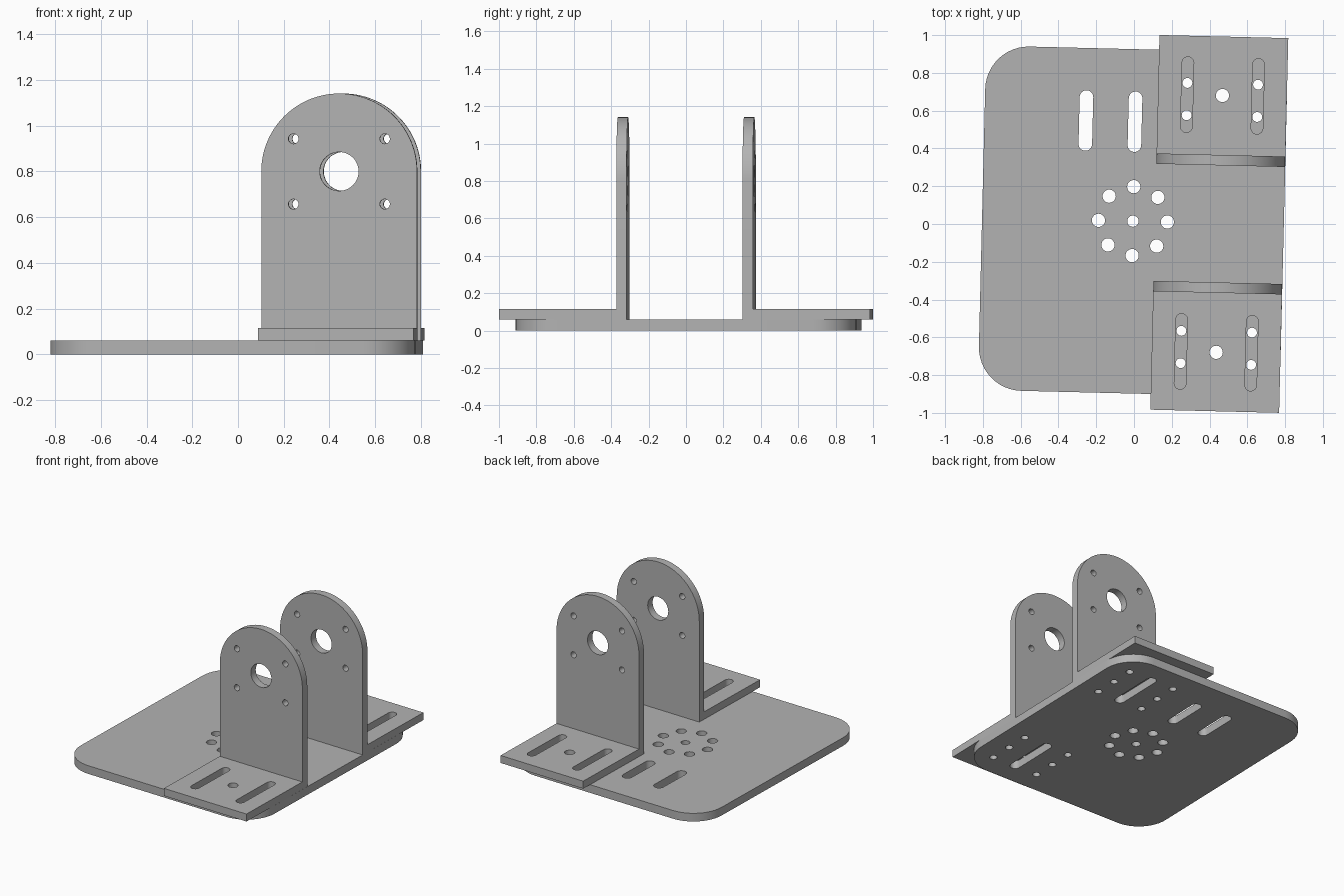
import bpy, bmesh
from math import pi, cos, sin, radians
from mathutils import Matrix

cube = bpy.data.objects.get("Cube")
if cube:
    bpy.data.objects.remove(cube)

grey = bpy.data.materials.new("plain grey")
grey.use_nodes = True
colour = (0.45, 0.45, 0.45, 1)
grey.diffuse_color = colour
grey.node_tree.nodes["Principled BSDF"].inputs["Base Color"].default_value = colour

TILT = Matrix.Rotation(radians(-1.4), 4, "Z")   # whole assembly sits slightly turned
MID_Y = 0.0115                                  # mirror line between the brackets
MID_X = 0.4515                                  # centre line of the brackets
HALF_W = 0.341
BASE_T, PLATE_T = 0.06, 0.055


def arc(cx, cy, r, start, end, n):
    return [(cx + r * cos(start + (end - start) * i / n),
             cy + r * sin(start + (end - start) * i / n)) for i in range(n + 1)]


def circle(cx, cy, r, n=32):
    return arc(cx, cy, r, 0, 2 * pi, n)[:-1]


def slot(cx, cy, width, length):
    r, d = width / 2, (length - width) / 2
    return arc(cx, cy + d, r, 0, pi, 16) + arc(cx, cy - d, r, pi, 2 * pi, 16)


def rounded_rect(x0, x1, y0, y1, r):
    corners = [(x1 - r, y1 - r), (x0 + r, y1 - r), (x0 + r, y0 + r), (x1 - r, y0 + r)]
    return [p for i, (cx, cy) in enumerate(corners)
            for p in arc(cx, cy, r, i * pi / 2, (i + 1) * pi / 2, 12)]


def sheet(name, loops, thickness, place):
    """Flat sheet: first loop is the outline, the others are cut-outs."""
    curve = bpy.data.curves.new(name, "CURVE")
    curve.dimensions = "2D"
    curve.fill_mode = "BOTH"
    curve.extrude = thickness / 2
    for loop in loops:
        spline = curve.splines.new("POLY")
        spline.points.add(len(loop) - 1)
        for point, (x, y) in zip(spline.points, loop):
            point.co = (x, y, 0, 1)
        spline.use_cyclic_u = True
    temp = bpy.data.objects.new(name + " outline", curve)
    bpy.context.collection.objects.link(temp)
    bpy.context.view_layer.update()
    deps = bpy.context.evaluated_depsgraph_get()
    mesh = bpy.data.meshes.new_from_object(temp.evaluated_get(deps))
    bpy.data.objects.remove(temp)

    bm = bmesh.new()
    bm.from_mesh(mesh)
    bmesh.ops.remove_doubles(bm, verts=bm.verts, dist=1e-5)
    bmesh.ops.recalc_face_normals(bm, faces=bm.faces)
    bm.to_mesh(mesh)
    bm.free()
    mesh.materials.clear()
    mesh.materials.append(grey)
    obj = bpy.data.objects.new(name, mesh)
    bpy.context.collection.objects.link(obj)
    obj.matrix_world = TILT @ place
    bpy.ops.object.select_all(action="DESELECT")
    obj.select_set(True)
    bpy.context.view_layer.objects.active = obj
    bpy.ops.object.shade_smooth_by_angle(angle=radians(30))
    return obj


# Base plate: rounded corners, ring of holes, slots and bolt holes
base = [rounded_rect(-0.805, 0.793, MID_Y - 0.909, MID_Y + 0.914, 0.23)]
base.append(circle(-0.006, 0.015, 0.03))
for i in range(8):
    a = i * pi / 4
    base.append(circle(-0.006 + 0.1825 * cos(a), 0.015 + 0.1825 * sin(a), 0.035))
for x in (-0.268, -0.008):
    base.append(slot(x, MID_Y + 0.53, 0.072, 0.32))
for side in (1, -1):
    base.append(slot(MID_X, MID_Y + side * 0.57, 0.072, 0.41))
    for dx in (-0.187, 0.187):
        for dy in (0.4, 0.571, 0.742):
            base.append(circle(MID_X + dx, MID_Y + side * dy, 0.026))
sheet("base_plate", base, BASE_T, Matrix.Translation((0, 0, BASE_T / 2)))

# Two mirrored angle brackets
WALL_IN, WALL_OUT, FOOT_END = 0.31, 0.365, 0.992
for label, side in (("back", 1), ("front", -1)):
    # Slotted foot lying on the base
    y0, y1 = sorted((MID_Y + side * WALL_OUT, MID_Y + side * FOOT_END))
    x0, x1 = MID_X - HALF_W, MID_X + HALF_W
    foot_y = MID_Y + side * 0.68
    foot = [[(x0, y0), (x1, y0), (x1, y1), (x0, y1)], circle(MID_X, foot_y, 0.035)]
    foot += [slot(MID_X + dx, foot_y, 0.062, 0.4) for dx in (-0.187, 0.187)]
    sheet(label + "_bracket_foot", foot, PLATE_T,
          Matrix.Translation((0, 0, BASE_T + PLATE_T / 2)))

    # Upright with a round top, shaft hole and four screw holes
    axle = 0.8
    wall = [[(x0, BASE_T), (x1, BASE_T)] + arc(MID_X, axle, HALF_W, 0, pi, 48),
            circle(MID_X, axle, 0.085, 48)]
    wall += [circle(MID_X + dx, axle + dz, 0.022, 24)
             for dx in (-0.2, 0.2) for dz in (-0.143, 0.143)]
    sheet(label + "_bracket_wall", wall, PLATE_T,
          Matrix.Translation((0, MID_Y + side * (WALL_IN + WALL_OUT) / 2, 0))
          @ Matrix.Rotation(pi / 2, 4, "X"))
